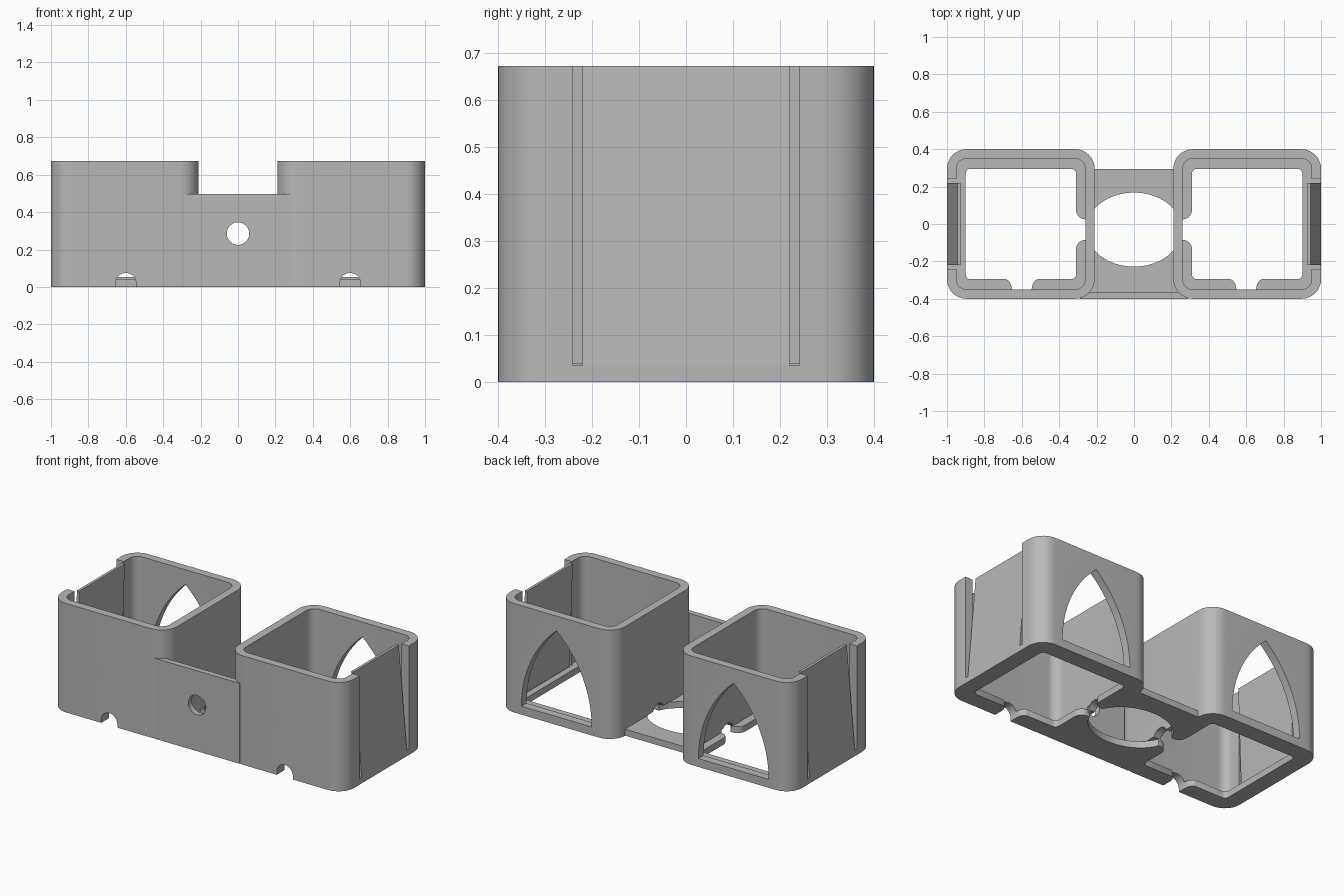
import bpy, bmesh
from math import sin, cos, pi, radians

if "Cube" in bpy.data.objects:
    bpy.data.objects.remove(bpy.data.objects["Cube"], do_unlink=True)

grey = bpy.data.materials.new("mid_grey")
grey.use_nodes = True
grey.diffuse_color = (0.48, 0.48, 0.48, 1)
grey.node_tree.nodes["Principled BSDF"].inputs["Base Color"].default_value = (0.48, 0.48, 0.48, 1)

HEIGHT, LIP, SILL = 0.673, 0.04, 0.052
MID = 0.605          # cup centre in x
HALF = 0.395         # cup half width


def arc(cx, cy, rx, ry, a, b, n):
    """Points on an elliptical arc, angles in degrees."""
    return [(cx + rx * cos(radians(a + (b - a) * i / n)),
             cy + ry * sin(radians(a + (b - a) * i / n))) for i in range(n + 1)]


def ring(cx, cy, rx, ry, n=48):
    return arc(cx, cy, rx, ry, 0, 360, n)[:-1]


def rounded(cx, x, y, r, n=10):
    """Rounded rectangle with half sizes x and y."""
    pts = []
    for k, (sx, sy) in enumerate([(1, 1), (-1, 1), (-1, -1), (1, -1)]):
        pts += arc(cx + sx * (x - r), sy * (y - r), r, r, 90 * k, 90 * k + 90, n)
    return pts


def rect(x0, x1, y0, y1):
    return [(x0, y0), (x1, y0), (x1, y1), (x0, y1)]


def prism(name, pts, axis, lo, hi):
    """Extrude a flat outline along an axis."""
    place = {"x": lambda a, b, t: (t, a, b),
             "y": lambda a, b, t: (a, t, b),
             "z": lambda a, b, t: (a, b, t)}[axis]
    bm = bmesh.new()
    low = [bm.verts.new(place(a, b, lo)) for a, b in pts]
    top = [bm.verts.new(place(a, b, hi)) for a, b in pts]
    bm.faces.new(low)
    bm.faces.new(top)
    for i in range(len(pts)):
        j = (i + 1) % len(pts)
        bm.faces.new((low[i], low[j], top[j], top[i]))
    bmesh.ops.recalc_face_normals(bm, faces=bm.faces)
    me = bpy.data.meshes.new(name)
    bm.to_mesh(me)
    bm.free()
    me.materials.append(grey)
    ob = bpy.data.objects.new(name, me)
    bpy.context.collection.objects.link(ob)
    return ob


def combine(target, other, op):
    mod = target.modifiers.new("bool", "BOOLEAN")
    mod.operation, mod.solver, mod.object = op, "EXACT", other
    bpy.context.view_layer.objects.active = target
    bpy.ops.object.modifier_apply(modifier=mod.name)
    bpy.data.objects.remove(other, do_unlink=True)


def notch_flare(c, edge):
    """Plan of a lip notch whose mouth widens with round corners."""
    left = arc(c - 0.105, edge - 0.05, 0.05, 0.05, 0, 90, 8)
    right = arc(c + 0.105, edge - 0.05, 0.05, 0.05, 90, 180, 8)
    return ([(c - 0.055, edge - 0.055)] + left + [(c - 0.105, edge + 0.02), (c + 0.105, edge + 0.02)]
            + right + [(c + 0.055, edge - 0.055)])


def cable_arch(c):
    return [(c + 0.055, -0.1)] + arc(c, 0.02, 0.055, 0.055, 0, 180, 20) + [(c - 0.055, -0.1)]


# Base bridge and low front wall joining the two cups
body = prism("holder_body", rect(-0.29, 0.29, -0.4, 0.295), "z", 0, LIP)
combine(body, prism("front_wall", rect(-0.29, 0.29, -0.4, -0.365), "z", 0, 0.497), "UNION")
for s in (-1, 1):
    combine(body, prism("cup", rounded(s * MID, HALF, 0.4, 0.105), "z", 0, HEIGHT), "UNION")

# Pointed window outline
rise, w = 0.53, 0.24
R = (rise ** 2 + w ** 2) / (2 * w)


def window(c):
    n = 16
    zs = [rise * i / n for i in range(n + 1)]
    half = [(R * R - z * z) ** 0.5 - (R - w) for z in zs]
    right = [(c + h, SILL + z) for h, z in zip(half, zs)]
    left = [(c - h, SILL + z) for h, z in zip(half, zs)][:-1]
    return right + left[::-1]


cutters = []
for s in (-1, 1):
    c = s * MID
    # cavity, floor opening and back window
    cutters.append(prism("cavity", rounded(c, 0.345, 0.35, 0.055), "z", LIP, 1))
    cutters.append(prism("opening", rounded(c, 0.295, 0.295, 0.025, 5), "z", -0.2, 0.2))
    cutters.append(prism("window", window(c), "y", 0.3, 0.5))
    # front cable notch
    cutters.append(prism("notch", notch_flare(s * 0.6, -0.29), "z", -0.2, 0.06))
    cutters.append(prism("arch", cable_arch(s * 0.6), "y", -0.5, -0.32))
    # inner cable notch, leading to the bridge opening
    flare = [(s * (0.6 + y), x) for x, y in notch_flare(-0.03, -0.29)]
    cutters.append(prism("notch", flare, "z", -0.2, 0.06))
    cutters.append(prism("arch", cable_arch(-0.03), "x", *sorted((s * 0.18, s * 0.28))))
    # slot for the spring panel
    cutters.append(prism("slot", rect(-0.24, 0.24, 0.035, 1), "x", *sorted((s * 0.94, s * 1.1))))
# Oval bridge opening and round hole in the front wall
cutters.append(prism("oval", ring(0, -0.03, 0.255, 0.198, 64), "z", -0.2, LIP + 0.002))
cutters.append(prism("hole", ring(0, 0.285, 0.06, 0.06), "y", -0.5, -0.3))
for cut in cutters:
    combine(body, cut, "DIFFERENCE")

# Spring panels that lean inward toward the top
parts = [body]
for s, side in ((-1, "right"), (1, "left")):
    outline = [(s * x, z) for x, z in ((1, 0.035), (0.945, HEIGHT), (0.928, HEIGHT), (0.95, 0.035))]
    parts.append(prism(side + "_spring_panel", outline, "y", -0.22, 0.22))

for ob in parts:
    bpy.ops.object.select_all(action="DESELECT")
    ob.select_set(True)
    bpy.context.view_layer.objects.active = ob
    bpy.ops.object.shade_smooth_by_angle(angle=radians(30))
